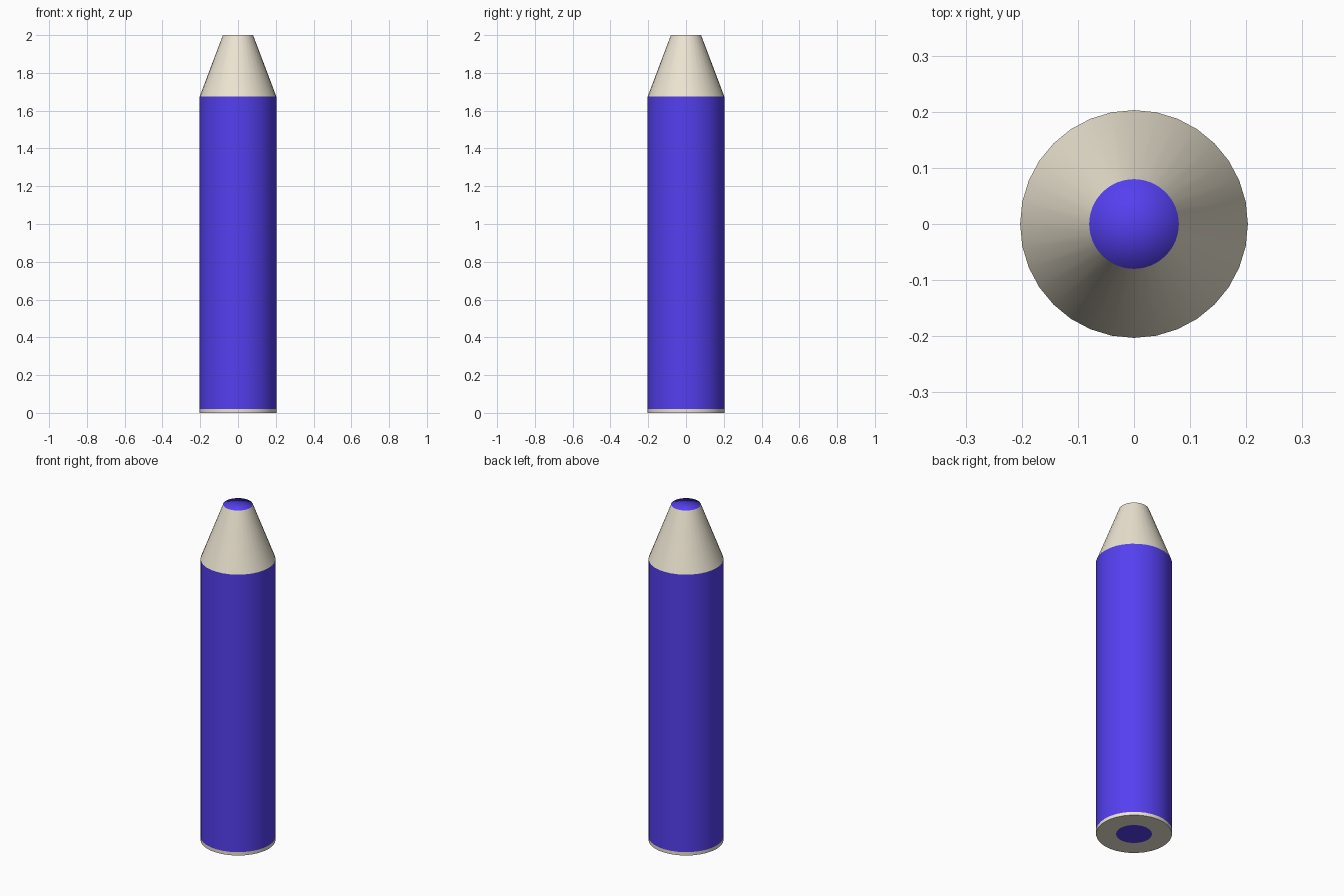
import bpy, bmesh
from math import cos, sin, tau, radians

if "Cube" in bpy.data.objects:
    bpy.data.objects.remove(bpy.data.objects["Cube"])

SIDES = 32
R, LEAD_TOP, LEAD_BASE = 0.203, 0.08, 0.096


def material(name, rgb):
    m = bpy.data.materials.new(name)
    m.diffuse_color = (*rgb, 1)
    m.use_nodes = True
    m.node_tree.nodes["Principled BSDF"].inputs["Base Color"].default_value = m.diffuse_color
    return m


def lathe(name, profile, mat, angle=30):
    """Revolve (radius, z) points, listed bottom to top, about z."""
    bm = bmesh.new()
    rings = []
    for r, z in profile:
        if r == 0:
            rings.append([bm.verts.new((0, 0, z))] * SIDES)
        else:
            rings.append([bm.verts.new((r * cos(tau * i / SIDES), r * sin(tau * i / SIDES), z))
                          for i in range(SIDES)])
    for low, high in zip(rings, rings[1:]):
        for i in range(SIDES):
            j = (i + 1) % SIDES
            corners = dict.fromkeys((low[i], low[j], high[j], high[i]))
            bm.faces.new(list(corners))
    mesh = bpy.data.meshes.new(name)
    bm.to_mesh(mesh)
    bm.free()
    ob = bpy.data.objects.new(name, mesh)
    bpy.context.collection.objects.link(ob)
    mesh.materials.append(mat)
    bpy.ops.object.select_all(action='DESELECT')
    ob.select_set(True)
    bpy.context.view_layer.objects.active = ob
    bpy.ops.object.shade_smooth_by_angle(angle=radians(angle))
    return ob


blue = material("blue", (0.09, 0.05, 0.87))
wood = material("wood", (0.84, 0.78, 0.64))

# Bare wood end with a ring around the lead
lathe("wood_base", [(LEAD_BASE, 0), (R, 0), (R, 0.02)], wood)
# Painted barrel
lathe("barrel", [(R, 0.02), (R, 1.675)], blue)
# Sharpened wood cone
lathe("wood_tip", [(R, 1.675), (LEAD_TOP, 2)], wood)
# Lead showing flush at both ends; the tip has a softly shaded rim
lathe("lead_end", [(0, 0), (LEAD_BASE, 0)], blue)
lathe("lead_tip", [(LEAD_TOP, 1.99), (LEAD_TOP, 2), (0, 2)], blue, 120)
